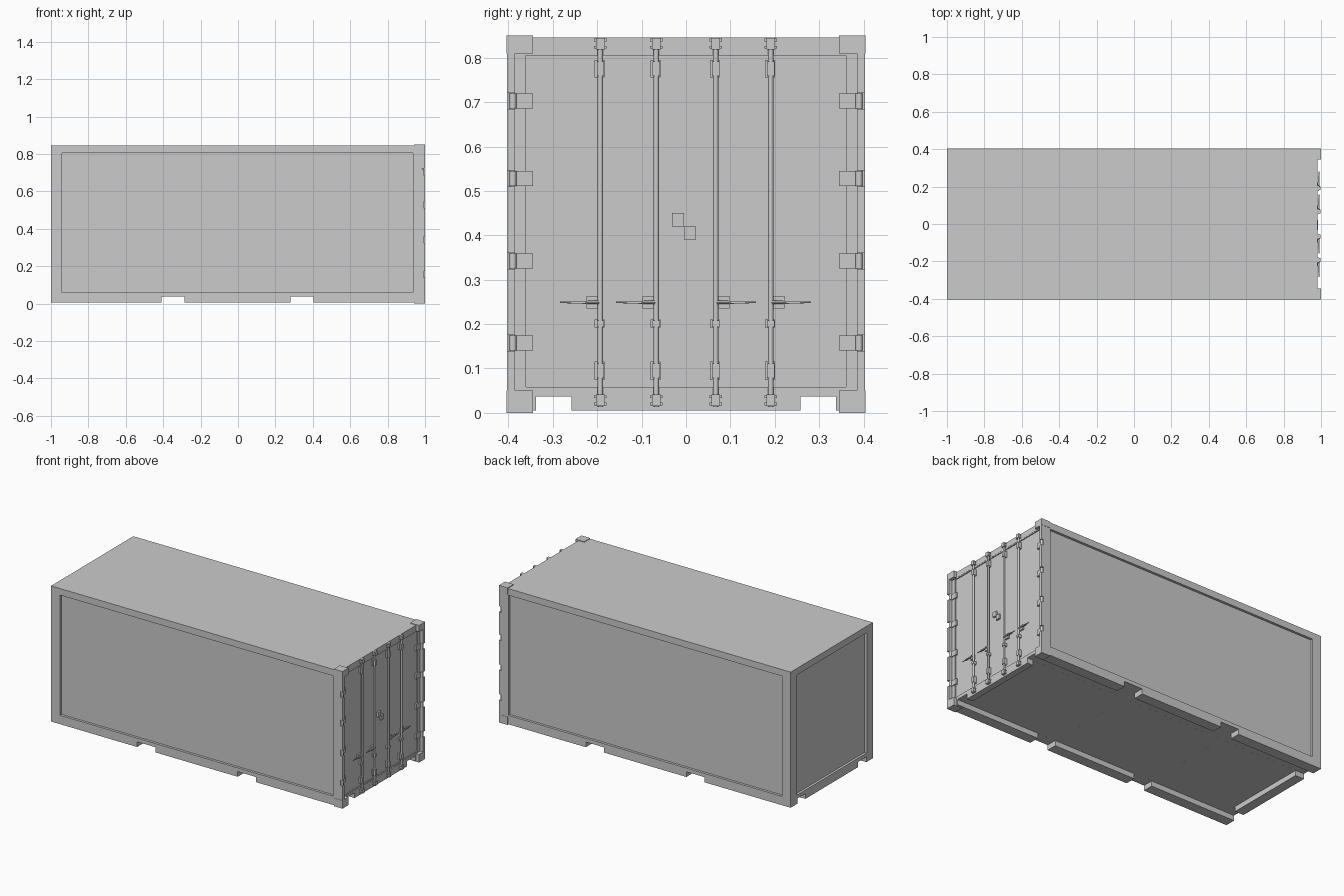
import bpy, bmesh, math
from mathutils import Matrix, Vector

if "Cube" in bpy.data.objects:
    bpy.data.objects.remove(bpy.data.objects["Cube"])


def add_box(bm, x0, x1, y0, y1, z0, z1):
    size = Vector((x1 - x0, abs(y1 - y0), z1 - z0))
    mid = Vector(((x0 + x1) / 2, (y0 + y1) / 2, (z0 + z1) / 2))
    bmesh.ops.create_cube(bm, size=1, matrix=Matrix.Translation(mid) @ Matrix.Diagonal((*size, 1)))


def add_rod(bm, x, y, z0, z1, r, sides=12):
    bmesh.ops.create_cone(bm, cap_ends=True, segments=sides, radius1=r, radius2=r, depth=z1 - z0,
                          matrix=Matrix.Translation((x, y, (z0 + z1) / 2)))


def finish(bm, name):
    mesh = bpy.data.meshes.new(name)
    bm.to_mesh(mesh)
    bm.free()
    ob = bpy.data.objects.new(name, mesh)
    bpy.context.collection.objects.link(ob)
    return ob


def boxes(name, *specs):
    bm = bmesh.new()
    for s in specs:
        add_box(bm, *s)
    return finish(bm, name)


def smooth(ob):
    bpy.ops.object.select_all(action='DESELECT')
    ob.select_set(True)
    bpy.context.view_layer.objects.active = ob
    bpy.ops.object.shade_smooth_by_angle(angle=math.radians(40))


def cut(ob, *spec):
    cutter = boxes("cutter", spec)
    cutter.hide_render = True
    mod = ob.modifiers.new("cut", 'BOOLEAN')
    mod.operation = 'DIFFERENCE'
    mod.solver = 'EXACT'
    mod.object = cutter
    bpy.context.view_layer.objects.active = ob
    bpy.ops.object.modifier_apply(modifier=mod.name)
    bpy.data.objects.remove(cutter)


W = 0.403
DOOR = 0.98
HINGES = (0.157, 0.342, 0.528, 0.703)

# Main shell with recessed walls, open underside and fork pockets
shell = boxes("container_shell", (-1, 1, -W, W, 0.005, 0.846))
for s in (-1, 1):
    cut(shell, -0.94, 0.935, *sorted((s * (W - 0.015), s * 0.5)), 0.06, 0.805)
cut(shell, -1.1, -0.985, -0.343, 0.343, 0.06, 0.805)
cut(shell, -0.94, 0.94, -0.338, 0.338, -0.1, 0.037)
for x0, x1 in ((-0.41, -0.285), (0.28, 0.405)):
    cut(shell, x0, x1, -0.6, 0.6, -0.1, 0.0371)
for y0, y1 in ((-0.3381, -0.258), (0.258, 0.3381)):
    cut(shell, -1.1, 1.1, y0, y1, -0.1, 0.0372)

# Door end: set back between the corner posts, with sunken door face
cut(shell, DOOR, 1.1, -0.345, 0.345, -0.1, 1)
cut(shell, DOOR - 0.001, 1.1, -0.385, 0.385, 0.05, 0.81)
cut(shell, DOOR - 0.006, 1.1, -0.36, 0.36, 0.058, 0.805)
for s in (-1, 1):
    for z in HINGES:
        cut(shell, 0.985, 1.1, *sorted((s * 0.38, s * 0.5)), z - 0.018, z + 0.018)

# Corner blocks on the door end
boxes("corner_blocks", *[(0.94, 1, *sorted((s * 0.345, s * 0.4045)), z0, z1)
                         for s in (-1, 1) for z0, z1 in ((0, 0.05), (0.81, 0.85))])

# Hinges: flat straps and pin knuckles
boxes("hinge_straps", *[(0.972, 0.984, *sorted((s * 0.345, s * 0.385)), z - 0.017, z + 0.017)
                        for s in (-1, 1) for z in HINGES])
bm = bmesh.new()
for s in (-1, 1):
    for z in HINGES:
        add_rod(bm, 0.988, s * 0.39, z - 0.017, z + 0.017, 0.008)
smooth(finish(bm, "hinge_pins"))

# Four locking rods
RODS = (-0.193, -0.067, 0.067, 0.191)
bm = bmesh.new()
for y in RODS:
    add_rod(bm, 0.987, y, 0.014, 0.845, 0.006)
smooth(finish(bm, "lock_rods"))

# Rod end keepers with small side lugs, and the guide brackets
keepers, guides, plates = [], [], []
for y in RODS:
    for z in (0.028, 0.832):
        keepers.append((0.976, 0.997, y - 0.010, y + 0.010, z - 0.013, z + 0.013))
        for dz in (-0.008, 0.008):
            keepers.append((0.976, 0.99, y - 0.014, y + 0.014, z + dz - 0.003, z + dz + 0.003))
    for z, h in ((0.775, 0.02), (0.095, 0.021), (0.201, 0.009)):
        guides.append((0.972, 0.983, y - 0.013, y + 0.009, z - h, z + h))
        guides.append((0.98, 0.995, y - 0.008, y + 0.008, z - h * 0.8, z + h * 0.8))
    s = 1 if y > 0 else -1
    plates.append((0.972, 0.984, *sorted((y + s * 0.004, y + s * 0.031)), 0.235, 0.263))
boxes("rod_keepers", *keepers)
boxes("rod_guides", *guides)
boxes("handle_plates", *plates)

# Tapered door handles
bm = bmesh.new()
for y in RODS:
    s = 1 if y > 0 else -1
    rot = Matrix.Rotation(s * -math.pi / 2, 4, 'X')
    bmesh.ops.create_cone(bm, cap_ends=True, segments=8, radius1=0.0045, radius2=0.0015, depth=0.09,
                          matrix=Matrix.Translation((0.989, y + s * 0.046, 0.249)) @ rot)
    add_box(bm, 0.984, 0.992, *sorted((y + s * 0.03, y + s * 0.066)), 0.246, 0.252)
finish(bm, "door_handles")

# Overlapping lock plates at the door centre
boxes("centre_lock", (0.972, 0.985, -0.032, -0.005, 0.42, 0.45),
      (0.972, 0.985, -0.005, 0.022, 0.391, 0.42))
